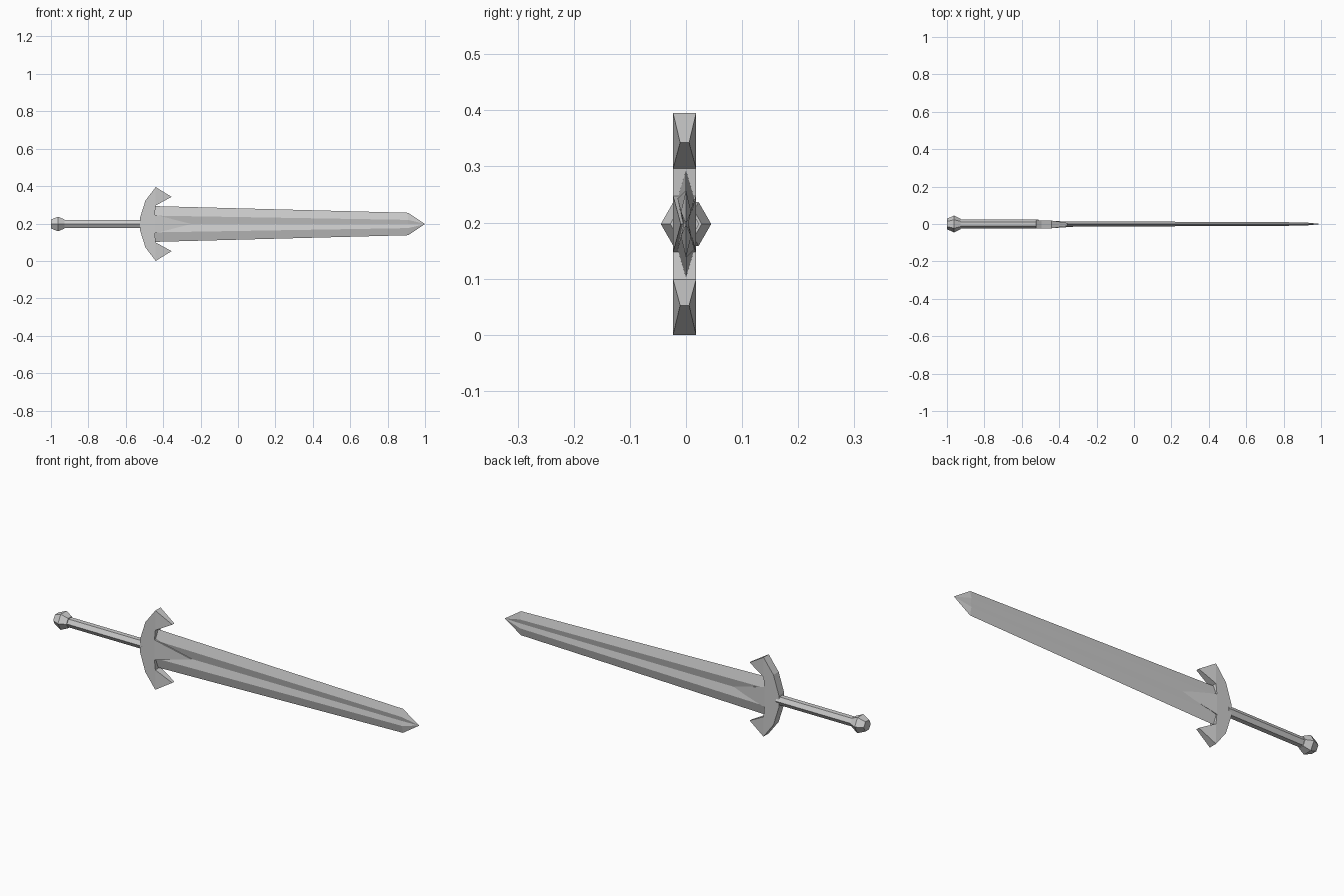
import bpy, bmesh
from math import cos, sin, pi

if "Cube" in bpy.data.objects:
    bpy.data.objects.remove(bpy.data.objects["Cube"])

ZC = 0.1975  # height of the sword's long axis


def finish(name, bm):
    bmesh.ops.recalc_face_normals(bm, faces=bm.faces)
    mesh = bpy.data.meshes.new(name)
    bm.to_mesh(mesh)
    bm.free()
    obj = bpy.data.objects.new(name, mesh)
    bpy.context.collection.objects.link(obj)
    return obj


def loft(name, sections, tip=None):
    """Skin (x, [(y, z)...]) sections along x, ending in a cap or a point."""
    bm = bmesh.new()
    rings = [[bm.verts.new((x, y, ZC + z)) for y, z in pts] for x, pts in sections]
    n = len(rings[0])
    for a, b in zip(rings, rings[1:]):
        for i in range(n):
            j = (i + 1) % n
            bm.faces.new((a[i], a[j], b[j], b[i]))
    bm.faces.new(rings[0])
    if tip is None:
        bm.faces.new(rings[-1])
    else:
        t = bm.verts.new((tip, 0, ZC))
        for i in range(n):
            bm.faces.new((rings[-1][i], rings[-1][(i + 1) % n], t))
    return finish(name, bm)


def hexagon(r):
    return [(r * cos(i * pi / 3), r * sin(i * pi / 3)) for i in range(6)]


def blade_section(edge, ridge, thick, groove):
    return [(0, edge), (thick, ridge), (groove, 0), (thick, -ridge),
            (0, -edge), (-thick, -ridge), (-groove, 0), (-thick, ridge)]


# Blade: bevelled edges, shallow central groove, pointed tip
loft("blade", [(-0.46, blade_section(0.096, 0.045, 0.015, 0.006)),
               (0.91, blade_section(0.060, 0.022, 0.009, 0.004))], tip=1.0)

# Grip and pommel: hexagonal
loft("grip", [(-0.95, hexagon(0.0235)), (-0.51, hexagon(0.0235))])
loft("pommel", [(-1.0, hexagon(0.028)), (-0.962, hexagon(0.045)), (-0.927, hexagon(0.028))])

# Crossguard: curved plate with thinned horn tips and a central spike
FULL = 0.0205
half = [(-0.525, 0.03, FULL), (-0.495, 0.125, FULL), (-0.44, 0.1975, FULL),
        (-0.355, 0.145, 0.008), (-0.44, 0.099, FULL), (-0.445, 0.05, FULL)]
outline = half + [(-0.25, 0, 0.007)] + [(x, -z, h) for x, z, h in reversed(half)]
bm = bmesh.new()
sides = [[bm.verts.new((x, s * h - 0.0025, ZC + z)) for x, z, h in outline] for s in (-1, 1)]
n = len(outline)
for vs in sides:
    bm.faces.new([v for v, p in zip(vs, outline) if p[2] == FULL])
    for i, p in enumerate(outline):
        if p[2] != FULL:
            bm.faces.new((vs[i - 1], vs[i], vs[i + 1]))
for i in range(n):
    j = (i + 1) % n
    bm.faces.new((sides[0][i], sides[0][j], sides[1][j], sides[1][i]))
finish("crossguard", bm)
